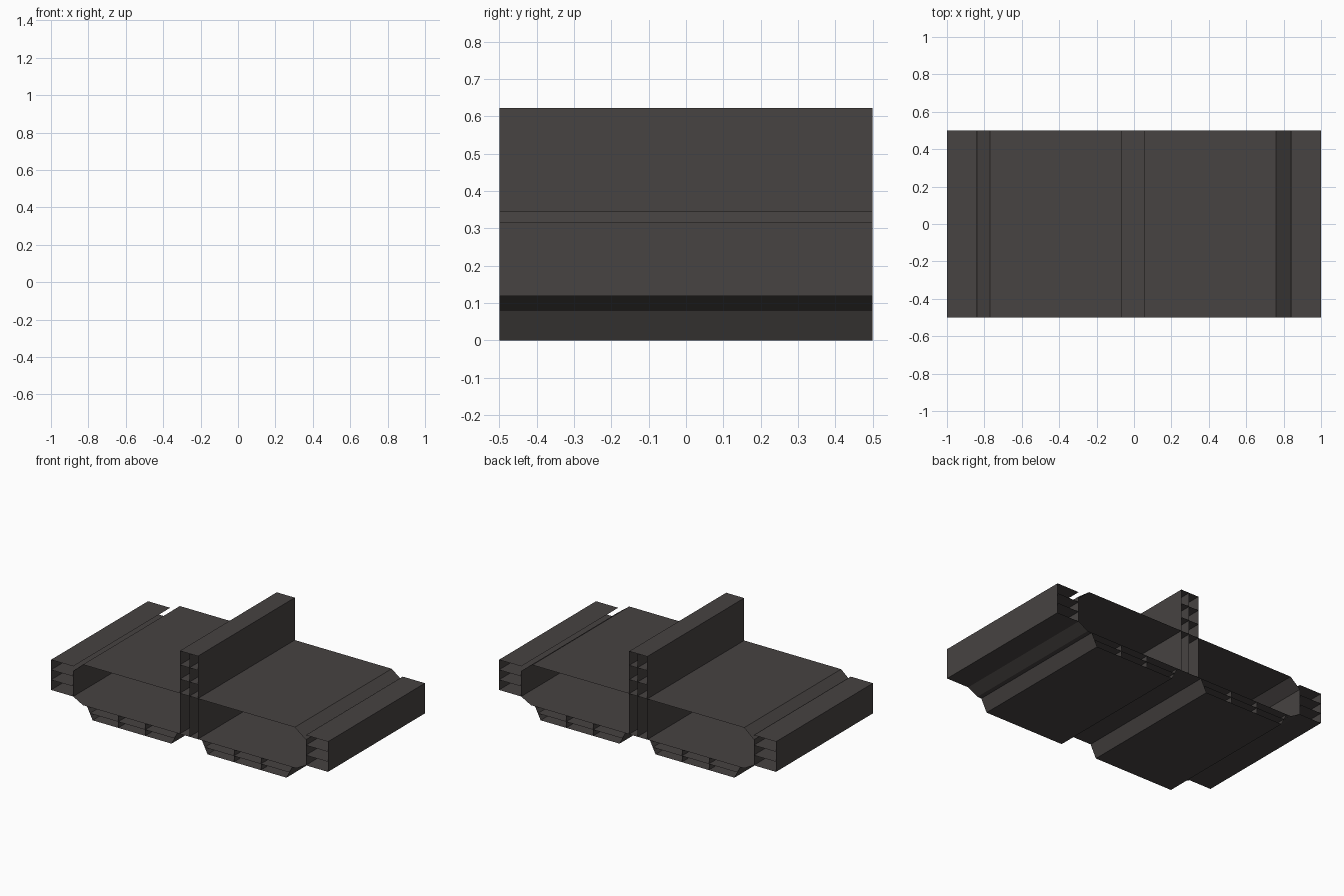
import bpy

if "Cube" in bpy.data.objects:
    bpy.data.objects.remove(bpy.data.objects["Cube"])

# One dark flat colour for every sheet
mat = bpy.data.materials.new("dark_grey")
mat.diffuse_color = (0.063, 0.056, 0.054, 1)
mat.use_nodes = True
mat.node_tree.nodes["Principled BSDF"].inputs["Base Color"].default_value = mat.diffuse_color


def sheets(name, *paths):
    """Open-ended sheets: sweep each x-z path along y (clockwise = outward)."""
    verts, faces = [], []
    for path in paths:
        base = len(verts)
        for x, z in path:
            verts += [(x, -0.5, z), (x, 0.5, z)]
        for i in range(len(path) - 1):
            a = base + 2 * i
            faces.append((a, a + 2, a + 3, a + 1))
    mesh = bpy.data.meshes.new(name)
    mesh.from_pydata(verts, [], faces)
    mesh.materials.append(mat)
    obj = bpy.data.objects.new(name, mesh)
    bpy.context.collection.objects.link(obj)
    return obj


TOP, FLOOR = 0.345, 0.08
SLAB_TOP, SLAB_LOW, CORNER = 0.315, 0.118, 0.285

# Main deck shell with chamfered edges, open at front and back
sheets("deck_shell", [(-0.77, FLOOR), (-0.84, SLAB_LOW), (-0.84, CORNER), (-0.77, TOP),
                      (0.76, TOP), (0.84, CORNER), (0.84, SLAB_LOW), (0.77, FLOOR),
                      (-0.77, FLOOR)])

# Central fin walls run from the floor to the top
FIN_TOP = 0.622
sheets("centre_fin", [(-0.07, FLOOR), (-0.07, FIN_TOP), (0.06, FIN_TOP), (0.06, FLOOR)],
       [(0, FLOOR), (0, FIN_TOP)])
sheets("fin_shelves", *[[(-0.07, z), (0.06, z)] for z in (0.437, 0.53)])

for side, s in (("left", -1), ("right", 1)):
    # Side slab: outer channel plus two shelves
    slab = [(s * 0.84, SLAB_TOP), (s, SLAB_TOP), (s, SLAB_LOW), (s * 0.84, SLAB_LOW)]
    sheets(side + "_side_slab", slab[::s])
    sheets(side + "_slab_shelves", *[[(s * 0.84, z), (s, z)][::s] for z in (0.184, 0.249)])

    # Underside tray with sloping walls
    tray = [(s * 0.74, FLOOR), (s * 0.70, 0), (s * 0.13, 0), (s * 0.09, FLOOR)]
    sheets(side + "_tray", tray[::s])
    # Tray shelf and two dividers
    sheets(side + "_tray_cells", [(s * 0.11, 0.04), (s * 0.72, 0.04)][::s],
           *[[(s * x, 0), (s * x, FLOOR)] for x in (0.32, 0.515)])
